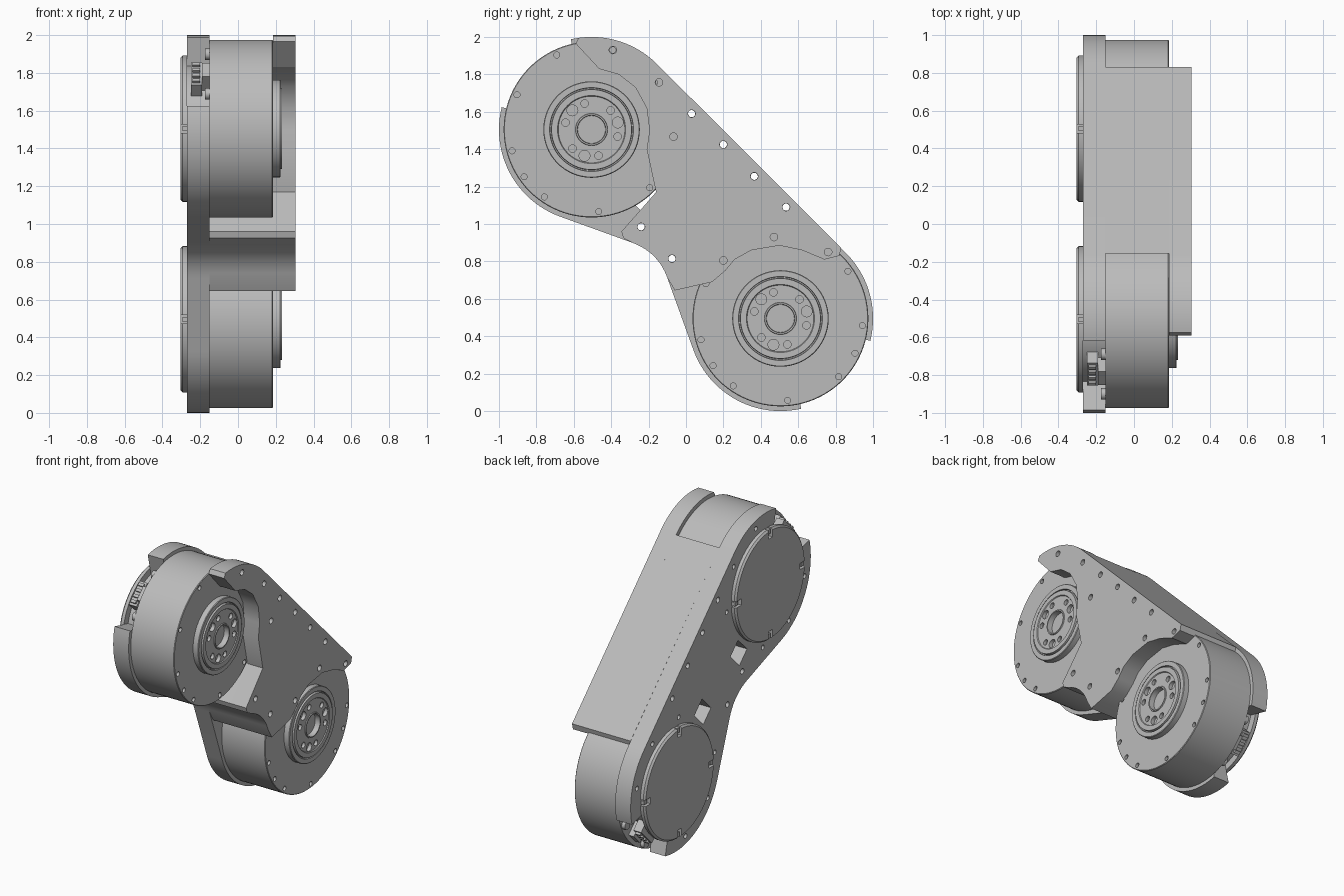
import bpy, bmesh
from math import sin, cos, radians, pi
from mathutils import Matrix

if "Cube" in bpy.data.objects:
    bpy.data.objects.remove(bpy.data.objects["Cube"], do_unlink=True)

grey = bpy.data.materials.new("machined_grey")
grey.use_nodes = True
COLOUR = (0.5, 0.5, 0.5, 1)
grey.diffuse_color = COLOUR
grey.node_tree.nodes["Principled BSDF"].inputs["Base Color"].default_value = COLOUR

BACK, FLOOR, FACE, FRONT = -0.27, -0.15, 0.185, 0.305   # main layers along x
UPPER, LOWER = (-0.505, 1.505), (0.505, 0.495)          # motor axes in y, z


def polar(c, r, deg):
    return c[0] + r * cos(radians(deg)), c[1] + r * sin(radians(deg))


def arc(c, r, a, b, n=24):
    return [polar(c, r, a + (b - a) * i / n) for i in range(n + 1)]


def circle(c, r, n=24):
    return arc(c, r, 0, 360, n)[:-1]


def add_prism(bm, pts, x0, x1):
    face = bm.faces.new([bm.verts.new((x0, y, z)) for y, z in pts])
    ext = bmesh.ops.extrude_face_region(bm, geom=[face], use_keep_orig=True)
    verts = [v for v in ext["geom"] if isinstance(v, bmesh.types.BMVert)]
    bmesh.ops.translate(bm, verts=verts, vec=(x1 - x0, 0, 0))


def finish(name, bm):
    bmesh.ops.recalc_face_normals(bm, faces=bm.faces[:])
    mesh = bpy.data.meshes.new(name)
    bm.to_mesh(mesh)
    bm.free()
    ob = bpy.data.objects.new(name, mesh)
    bpy.context.collection.objects.link(ob)
    mesh.materials.append(grey)
    return ob


def prism(name, *parts):
    bm = bmesh.new()
    for pts, x0, x1 in parts:
        add_prism(bm, pts, x0, x1)
    return finish(name, bm)


def lathe(name, c, profile, n=96):
    """Turn a list of (x, radius) points around the motor axis c."""
    bm = bmesh.new()
    rings = [[bm.verts.new((x, y, z)) for y, z in circle(c, r, n)] for x, r in profile]
    for a, b in zip(rings, rings[1:]):
        for i in range(n):
            j = (i + 1) % n
            bm.faces.new((a[i], a[j], b[j], b[i]))
    bm.faces.new(rings[0])
    bm.faces.new(rings[-1])
    return finish(name, bm)


def cut(ob, *parts):
    cutter = prism("cutter", *parts)
    cutter.hide_render = True
    mod = ob.modifiers.new("cut", "BOOLEAN")
    mod.operation, mod.solver, mod.object = "DIFFERENCE", "EXACT", cutter
    bpy.context.view_layer.objects.active = ob
    bpy.ops.object.modifier_apply(modifier=mod.name)
    bpy.data.objects.remove(cutter, do_unlink=True)


def bar(c, deg, r0, r1, half):
    """Rectangle running outward from c in direction deg."""
    d, s = (cos(radians(deg)), sin(radians(deg))), (-sin(radians(deg)), cos(radians(deg)))
    return [(c[0] + d[0] * r + s[0] * w, c[1] + d[1] * r + s[1] * w)
            for r, w in ((r0, -half), (r1, -half), (r1, half), (r0, half))]


# Shared outline pieces: the rounded waist and the edge around the lower motor
w0, w1, w2 = (-0.29, 0.901), (-0.15, 0.85), (-0.101, 0.715)
waist = [tuple((1 - t) ** 2 * a + 2 * t * (1 - t) * b + t * t * c
               for a, b, c in zip(w0, w1, w2)) for t in [i / 10 for i in range(11)]]
lower_edge = [(-0.06, 0.645), (0.14, 0.69), (0.21, 0.75), (0.26, 0.81), (0.35, 0.86),
              (0.5, 0.885), (0.62, 0.86), (0.74, 0.81), (0.82, 0.83), (0.83, 0.872)]
RIM, NOTCH = 0.495, 0.34

# Screw positions
through = [(0.03, 1.59), (0.2, 1.425), (0.365, 1.255), (0.535, 1.09),
           (-0.24, 0.985), (-0.075, 0.815)]
plate_only = [(0.47, 0.93), (0.2, 0.805), (0.76, 0.85)]
plate_only += [polar(UPPER, 0.44, a) for a in (35, 75, 355)]
ring_angles = list(range(35, 360, 40)) + [95, 215, 335]

# Back plate: rounded link with a connector notch at each outer corner
outline = (arc(UPPER, RIM, 45, 103) + arc(UPPER, NOTCH, 103, 166) + arc(UPPER, RIM, 166, 250)
           + waist
           + arc(LOWER, RIM, 200, 283) + arc(LOWER, NOTCH, 283, 346) + arc(LOWER, RIM, 346, 405))
back_plate = prism("back_plate", (outline, BACK, FLOOR))
holes = [(circle(p, 0.019), BACK - 0.05, FLOOR + 0.05) for p in through]
holes += [(circle(polar(UPPER, 0.44, a), 0.016), BACK - 0.05, BACK + 0.04)
          for a in (35, 75, 195, 235, 275, 355)]
holes += [(circle(polar(LOWER, 0.44, a), 0.016), BACK - 0.05, BACK + 0.04)
          for a in (15, 55, 95, 175, 215, 255)]
holes += [(bar(p, 45, -0.07, 0.07, 0.06), BACK - 0.05, FLOOR + 0.05)
          for p in ((-0.2, 1.13), (0.2, 0.87))]
cut(back_plate, *holes)

# Solid bridge between the motors
bridge = prism("bridge", ([(-0.155, 1.855), (-0.155, 1.17), (-0.345, 0.96), (-0.335, 0.925)]
                          + waist + lower_edge, FLOOR, FACE))
cut(bridge, *[(circle(p, 0.019), FLOOR - 0.05, FACE + 0.05) for p in through])

# Front plate with scalloped edges around both hubs
scallop = [(-0.59, 1.965), (-0.465, 1.83), (-0.36, 1.8), (-0.27, 1.73), (-0.21, 1.62),
           (-0.195, 1.5), (-0.21, 1.4), (-0.16, 1.17), (-0.345, 0.96), (-0.335, 0.925)]
front_plate = prism("front_plate", (arc(UPPER, RIM, 45, 98) + scallop + waist + lower_edge,
                                    FACE, FRONT))
cut(front_plate, *[(circle(p, 0.02), FACE - 0.05, FRONT + 0.05) for p in through + plate_only])

parts = [back_plate, bridge, front_plate]

# Two motors; the connector side points away from the other motor
for label, c, out in (("upper", UPPER, 135), ("lower", LOWER, 315)):
    motor = lathe(label + "_motor", c, [(FLOOR, 0.47), (0.181, 0.47), (FACE, 0.466)])
    cut(motor, *[(circle(polar(c, 0.44, a), 0.016), 0.15, 0.22) for a in ring_angles])

    # Stepped output hub with bore and bolt circle
    hub = lathe(label + "_hub", c, [
        (0.18, 0.258), (0.222, 0.258), (0.226, 0.254), (0.226, 0.224), (0.212, 0.222),
        (0.212, 0.216), (0.232, 0.214), (0.232, 0.182), (0.226, 0.178), (0.226, 0.086),
        (0.232, 0.084), (0.232, 0.076), (0.195, 0.074)])
    bolts = [(circle(polar(c, 0.145, a), 0.029), 0.2, 0.26) for a in (15, 135, 255)]
    bolts += [(circle(polar(c, 0.144, a), 0.02), 0.205, 0.26) for a in range(45, 405, 60)]
    cut(hub, *bolts)

    # Round rear cover with four latch slots
    cover = lathe(label + "_cover", c, [(BACK, 0.388), (-0.293, 0.388), (-0.305, 0.376)])
    cut(cover, *[(bar(c, a, 0.325, 0.42, 0.022), -0.33, -0.25) for a in (0, 90, 180, 270)])
    latches = prism(label + "_latches", *[(bar(c, a, 0.35, 0.383, 0.013), BACK, -0.295)
                                          for a in (0, 90, 180, 270)])

    # Connector block, pins and screw bosses inside the notch
    connector = prism(label + "_connector",
                      (bar(c, out, 0.33, 0.41, 0.085), -0.25, -0.19),
                      (bar(c, out, 0.33, 0.44, 0.05), -0.19, FLOOR))
    pins = prism(label + "_pins", *[
        (bar(polar(c, w, out + 90), out, 0.40, 0.425, 0.01), -0.24, -0.2)
        for w in (-0.06, -0.02, 0.02, 0.06)])
    bosses = prism(label + "_bosses", *[(circle(polar(c, 0.435, out + a), 0.03), -0.175, FLOOR)
                                        for a in (-20, 20)])
    parts += [motor, hub, cover, latches, connector, pins, bosses]

# Smooth round walls, keep edges crisp
bpy.ops.object.select_all(action="DESELECT")
for ob in parts:
    ob.select_set(True)
bpy.context.view_layer.objects.active = parts[0]
bpy.ops.object.shade_smooth_by_angle(angle=radians(30))
